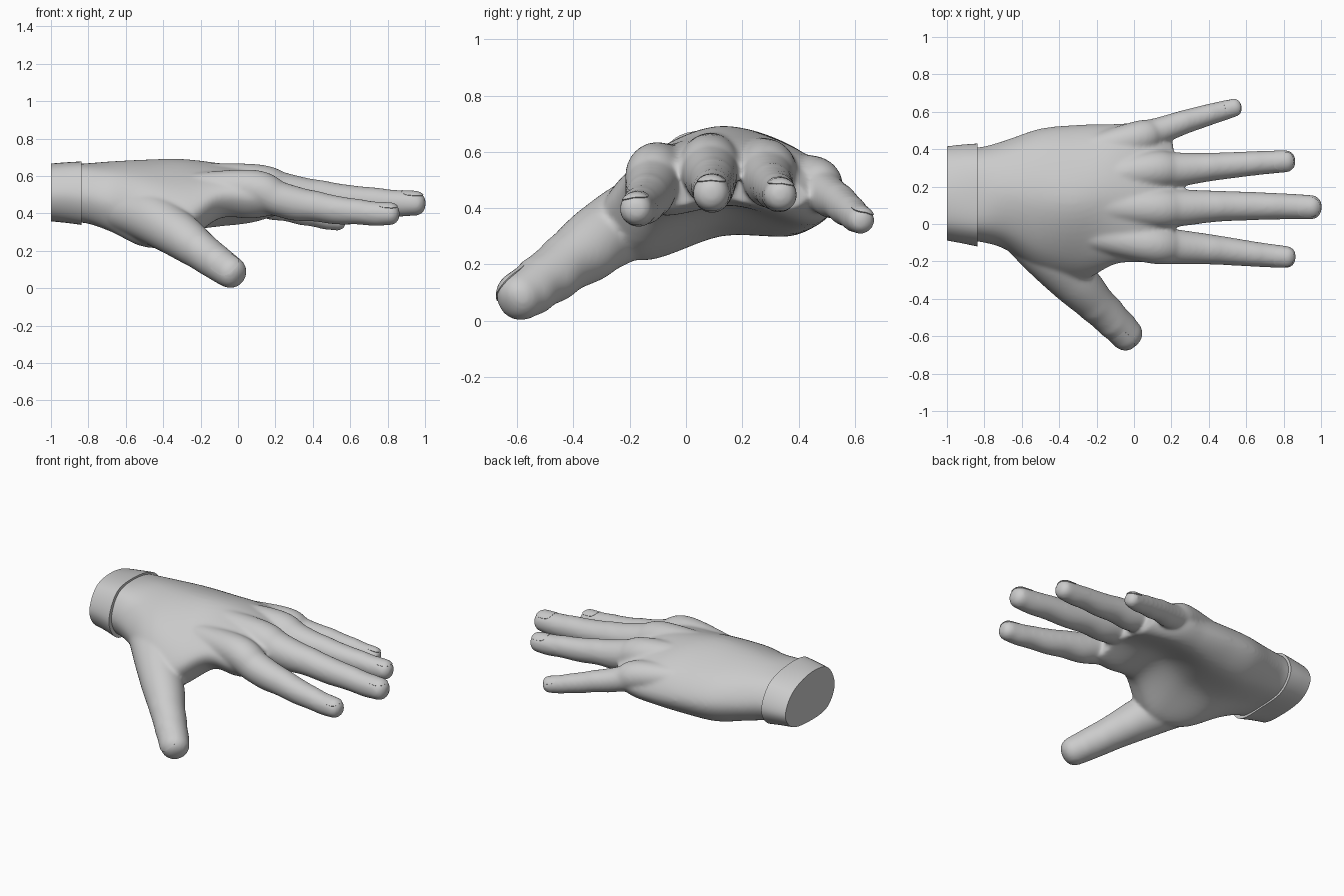
import bpy, bmesh, math
from mathutils import Vector

if "Cube" in bpy.data.objects:
    bpy.data.objects.remove(bpy.data.objects["Cube"])

TIP = 2.4  # roundness exponent of the fingertips


def catmull(p0, p1, p2, p3, t):
    return 0.5 * (2 * p1 + (p2 - p0) * t + (2 * p0 - 5 * p1 + 4 * p2 - p3) * t * t
                  + (3 * p1 - p0 - 3 * p2 + p3) * t ** 3)


def resample(rows, steps):
    """Smooth open interpolation through rows of any length, returns (s, values)."""
    n, out = len(rows), []
    for i in range(n - 1):
        q = [rows[max(0, min(n - 1, i + k))] for k in (-1, 0, 1, 2)]
        for j in range(steps):
            t = j / steps
            out.append((i + t, [catmull(*c, t) for c in zip(*q)]))
    out.append((n - 1.0, list(rows[-1])))
    return out


def loft(bm, rings):
    vs = [[bm.verts.new(p) for p in ring] for ring in rings]
    n = len(vs[0])
    faces = []
    for a, b in zip(vs, vs[1:]):
        for i in range(n):
            j = (i + 1) % n
            faces.append(bm.faces.new((a[i], a[j], b[j], b[i])))
    faces.append(bm.faces.new(vs[0][::-1]))
    faces.append(bm.faces.new(vs[-1]))
    bmesh.ops.recalc_face_normals(bm, faces=faces)


def make_object(name, bm):
    me = bpy.data.meshes.new(name)
    bm.to_mesh(me)
    bm.free()
    ob = bpy.data.objects.new(name, me)
    bpy.context.collection.objects.link(ob)
    bpy.ops.object.select_all(action='DESELECT')
    ob.select_set(True)
    bpy.context.view_layer.objects.active = ob
    return ob


def section(row):
    """Closed cross-section: side points plus three heights above and below."""
    x, y0, z0, y1, z1, t1, t2, t3, b1, b2, b3 = row
    ys = [y0 + (y1 - y0) * f for f in (0.15, 0.5, 0.85)]
    pts = [(y0, z0), (ys[0], t1), (ys[1], t2), (ys[2], t3),
           (y1, z1), (ys[2], b3), (ys[1], b2), (ys[0], b1)]
    pts = [Vector((x, y, z)) for y, z in pts]
    return [catmull(pts[i - 1], pts[i], pts[(i + 1) % 8], pts[(i + 2) % 8], k / 8)
            for i in range(8) for k in range(8)]


def finger(bm, path, up_hint):
    """Tapered tube along joints, with pads below, knuckles above, rounded tip."""
    samples = resample(path, 8)
    pos = [Vector(v[:3]) for _, v in samples]
    rings = []

    def ring(c, side, up, r, s):
        out = []
        pad = 1 + (0.09 * math.sin(math.pi * s) ** 2 if s > 2 else 0)
        joint = 1 + (0.05 * math.cos(math.pi * s) ** 8 if 2.5 < s < 4.5 else 0)
        for k in range(32):
            a = math.tau * k / 32
            h = math.sin(a) * (joint if math.sin(a) > 0 else pad)
            out.append(c + side * (r * math.cos(a)) + up * (r * h))
        return out

    for i, (s, v) in enumerate(samples):
        t = (pos[min(i + 1, len(pos) - 1)] - pos[max(i - 1, 0)]).normalized()
        side = up_hint.cross(t).normalized()
        up = t.cross(side)
        rings.append(ring(pos[i], side, up, v[3], s))
    c, r = pos[-1], v[3]
    for k in range(1, 9):
        th = math.radians(86) * k / 8
        rings.append(ring(c + t * (r * math.sin(th) ** (2 / TIP)), side, up,
                          r * math.cos(th) ** (2 / TIP), s))
    loft(bm, rings)
    return c, t, side, up, r


def nail(name, frame):
    """Curved rounded plate wrapped over the fingertip."""
    c, t, side, up, r = frame
    bm = bmesh.new()

    def power(v):
        return math.copysign(abs(v) ** 0.65, v)

    def point(rho, ang):
        a = -0.12 + 0.9 * rho * power(math.cos(ang))
        phi = 0.88 * rho * power(math.sin(ang))
        h = 1.035 * (1 - max(a, 0) ** TIP) ** (1 / TIP)
        return c + t * (a * r) + (side * math.sin(phi) + up * math.cos(phi)) * (h * r)

    n = 32
    centre = bm.verts.new(point(0, 0))
    prev = None
    for k in range(1, 7):
        cur = [bm.verts.new(point(k / 6, math.tau * i / n)) for i in range(n)]
        for i in range(n):
            j = (i + 1) % n
            if prev:
                bm.faces.new((prev[i], cur[i], cur[j], prev[j]))
            else:
                bm.faces.new((centre, cur[i], cur[j]))
        prev = cur
    bm.normal_update()
    if centre.normal.dot(up) < 0:
        bmesh.ops.reverse_faces(bm, faces=bm.faces[:])
    ob = make_object(name, bm)
    m = ob.modifiers.new("thickness", 'SOLIDIFY')
    m.thickness, m.offset = 0.012, -1
    bpy.ops.object.modifier_apply(modifier=m.name)
    bpy.ops.object.shade_smooth_by_angle(angle=math.radians(40))


# Palm: x, side points, heights on the back of the hand, heights on the palm
palm = [
    (-0.90, -0.09, 0.50, 0.405, 0.49, 0.640, 0.660, 0.615, 0.375, 0.358, 0.385),
    (-0.80, -0.10, 0.49, 0.415, 0.49, 0.635, 0.668, 0.620, 0.360, 0.350, 0.375),
    (-0.68, -0.14, 0.45, 0.450, 0.47, 0.615, 0.678, 0.615, 0.310, 0.325, 0.350),
    (-0.50, -0.26, 0.39, 0.510, 0.45, 0.580, 0.687, 0.610, 0.222, 0.300, 0.310),
    (-0.30, -0.31, 0.36, 0.530, 0.44, 0.550, 0.690, 0.605, 0.235, 0.330, 0.310),
    (-0.10, -0.215, 0.49, 0.535, 0.43, 0.605, 0.668, 0.590, 0.375, 0.400, 0.330),
    (0.07, -0.205, 0.49, 0.535, 0.44, 0.595, 0.630, 0.550, 0.375, 0.410, 0.350),
    (0.21, -0.190, 0.47, 0.430, 0.44, 0.540, 0.570, 0.520, 0.395, 0.430, 0.390),
]
hand_bm = bmesh.new()
loft(hand_bm, [section(v) for _, v in resample(palm, 6)])

# Digits: up direction and joints (x, y, z, radius) from inside the palm to the tip
digits = {
    "index": ((0, -0.12, 1), [
        (-0.40, -0.04, 0.54, 0.060), (0.06, -0.105, 0.535, 0.100), (0.22, -0.122, 0.477, 0.094),
        (0.42, -0.137, 0.436, 0.080), (0.65, -0.162, 0.407, 0.067), (0.805, -0.176, 0.397, 0.060)]),
    "middle": ((0, 0, 1), [
        (-0.40, 0.10, 0.61, 0.060), (0.08, 0.085, 0.558, 0.107), (0.24, 0.086, 0.520, 0.099),
        (0.45, 0.095, 0.490, 0.083), (0.74, 0.095, 0.463, 0.072), (0.938, 0.090, 0.453, 0.066)]),
    "ring": ((0, 0.08, 1), [
        (-0.40, 0.22, 0.59, 0.060), (0.06, 0.285, 0.545, 0.102), (0.22, 0.290, 0.505, 0.093),
        (0.41, 0.305, 0.480, 0.076), (0.65, 0.325, 0.457, 0.065), (0.803, 0.335, 0.447, 0.060)]),
    "little": ((0, 0.25, 1), [
        (-0.40, 0.36, 0.53, 0.060), (0.00, 0.455, 0.495, 0.090), (0.12, 0.493, 0.455, 0.074),
        (0.27, 0.545, 0.420, 0.064), (0.41, 0.587, 0.385, 0.057), (0.528, 0.620, 0.358, 0.050)]),
    "thumb": ((-0.30, -0.75, 0.60), [
        (-0.72, 0.05, 0.44, 0.100), (-0.50, -0.13, 0.390, 0.135), (-0.33, -0.30, 0.295, 0.125),
        (-0.20, -0.43, 0.200, 0.103), (-0.11, -0.52, 0.135, 0.094), (-0.046, -0.582, 0.091, 0.087)]),
}
frames = {k: finger(hand_bm, path, Vector(up)) for k, (up, path) in digits.items()}

# Fuse palm and digits into one smooth skin
hand = make_object("hand", hand_bm)
fuse = hand.modifiers.new("fuse", 'REMESH')
fuse.mode, fuse.voxel_size, fuse.use_smooth_shade = 'VOXEL', 0.01, True
soft = hand.modifiers.new("soften", 'SMOOTH')
soft.factor, soft.iterations = 0.5, 14
for name in ("fuse", "soften"):
    bpy.ops.object.modifier_apply(modifier=name)
bpy.ops.object.shade_smooth()

# Nails
for key, frame in frames.items():
    nail(key + "_nail", frame)

# Wrist cuff
cuff_rows = [
    (-1.000, -0.088, 0.50, 0.415, 0.485, 0.638, 0.665, 0.608, 0.380, 0.358, 0.385),
    (-0.920, -0.103, 0.50, 0.424, 0.485, 0.646, 0.671, 0.618, 0.370, 0.351, 0.378),
    (-0.838, -0.120, 0.49, 0.430, 0.485, 0.650, 0.676, 0.628, 0.355, 0.343, 0.367),
]
cuff_bm = bmesh.new()
loft(cuff_bm, [section(v) for _, v in resample(cuff_rows, 4)])
make_object("wrist_cuff", cuff_bm)
bpy.ops.object.shade_smooth_by_angle(angle=math.radians(40))
